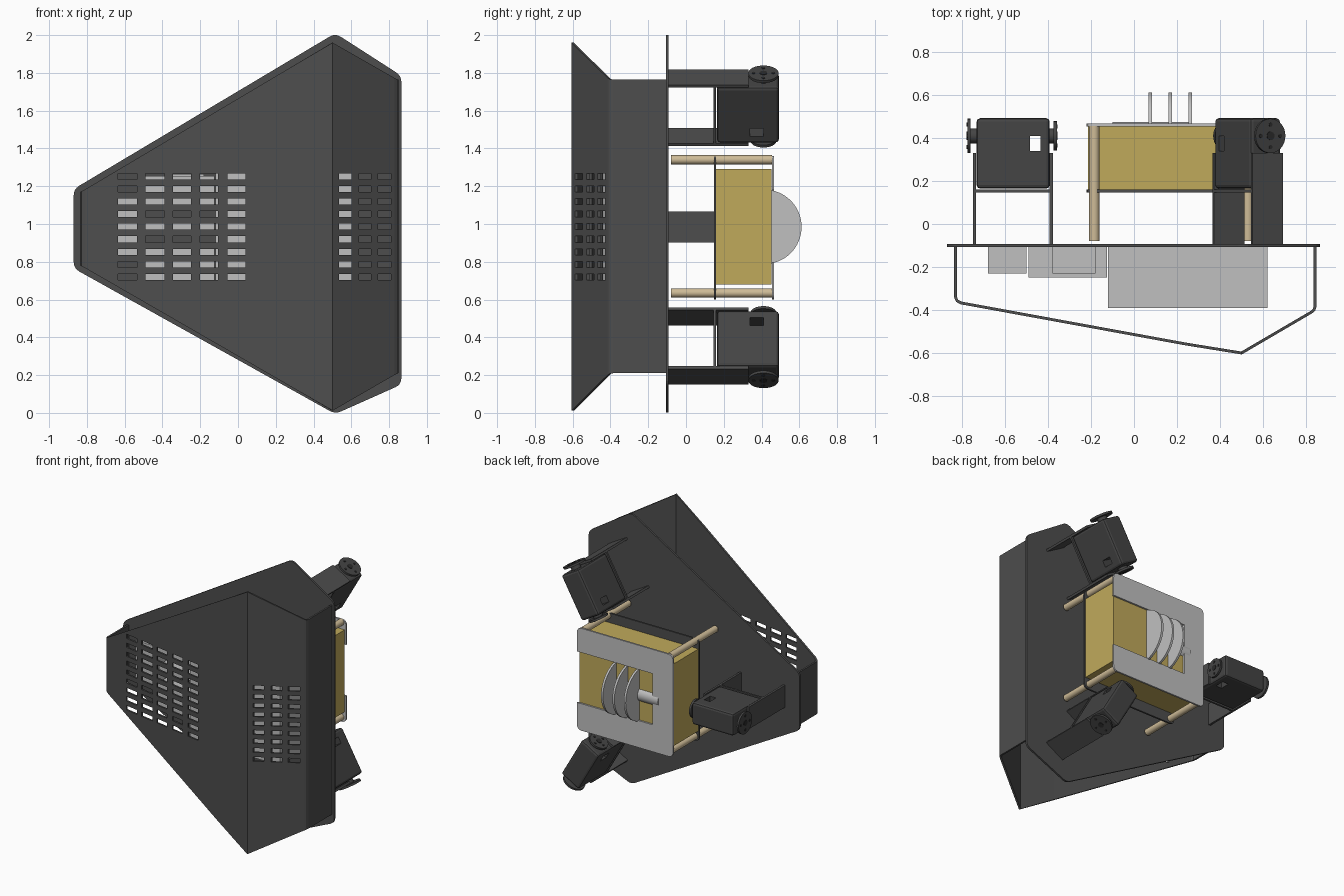
import bpy, bmesh, math
from mathutils import Matrix, Vector

if "Cube" in bpy.data.objects:
    bpy.data.objects.remove(bpy.data.objects["Cube"], do_unlink=True)


def material(name, rgb):
    m = bpy.data.materials.new(name)
    m.use_nodes = True
    m.diffuse_color = (*rgb, 1)
    m.node_tree.nodes["Principled BSDF"].inputs["Base Color"].default_value = (*rgb, 1)
    return m


SHELL = material("charcoal", (0.075, 0.075, 0.075))
SERVO = material("dark charcoal", (0.058, 0.058, 0.058))
HOLE = material("near black", (0.025, 0.025, 0.025))
GOLD = material("gold", (0.53, 0.40, 0.105))
TAN = material("tan", (0.62, 0.50, 0.31))
LIGHT = material("light grey", (0.53, 0.53, 0.53))


def make(name, bm, mat, matrix=None, bevel=0, smooth=False):
    bmesh.ops.recalc_face_normals(bm, faces=bm.faces)
    me = bpy.data.meshes.new(name)
    bm.to_mesh(me)
    bm.free()
    ob = bpy.data.objects.new(name, me)
    bpy.context.collection.objects.link(ob)
    me.materials.append(mat)
    if matrix:
        ob.matrix_world = matrix
    if bevel:
        b = ob.modifiers.new("soft_edges", 'BEVEL')
        b.width, b.segments = bevel, 2
    if smooth:
        bpy.ops.object.select_all(action='DESELECT')
        ob.select_set(True)
        bpy.context.view_layer.objects.active = ob
        bpy.ops.object.shade_smooth_by_angle(angle=math.radians(35))
    return ob


def add_box(bm, x, y, z):
    c = [(a + b) / 2 for a, b in (x, y, z)]
    s = [b - a for a, b in (x, y, z)]
    bmesh.ops.create_cube(bm, size=1, matrix=Matrix.Translation(c) @ Matrix.Diagonal((*s, 1)))


def box(name, x, y, z, mat, matrix=None, bevel=0):
    bm = bmesh.new()
    add_box(bm, x, y, z)
    return make(name, bm, mat, matrix, bevel)


def rod(name, start, end, radius, mat, matrix=None, sides=32):
    a, b = Vector(start), Vector(end)
    m = Matrix.Translation((a + b) / 2) @ (b - a).to_track_quat('Z', 'Y').to_matrix().to_4x4()
    bm = bmesh.new()
    bmesh.ops.create_cone(bm, cap_ends=True, segments=sides, radius1=radius,
                          radius2=radius, depth=(b - a).length, matrix=m)
    return make(name, bm, mat, matrix, smooth=True)


def sheet(name, outline, y0, y1, mat, round_r=0):
    """Flat plate from an x-z outline, with optionally rounded corners."""
    pts = []
    for i, p in enumerate(outline):
        p, a, b = Vector(p), Vector(outline[i - 1]), Vector(outline[(i + 1) % len(outline)])
        if round_r:
            s, e = p + (a - p).normalized() * round_r, p + (b - p).normalized() * round_r
            pts += [s * (1 - t) ** 2 + p * 2 * t * (1 - t) + e * t * t for t in (0, .25, .5, .75, 1)]
        else:
            pts.append(p)
    bm = bmesh.new()
    f = bm.faces.new([bm.verts.new((p.x, y0, p.y)) for p in pts])
    ext = bmesh.ops.extrude_face_region(bm, geom=[f])["geom"]
    bmesh.ops.translate(bm, vec=(0, y1 - y0, 0), verts=[v for v in ext if isinstance(v, bmesh.types.BMVert)])
    return make(name, bm, mat)


def cut(ob, cutter):
    cutter.hide_render = True
    bpy.context.view_layer.objects.active = ob
    m = ob.modifiers.new("cut", 'BOOLEAN')
    m.operation, m.solver, m.object = 'DIFFERENCE', 'EXACT', cutter
    for mod in [x.name for x in ob.modifiers]:
        bpy.ops.object.modifier_apply(modifier=mod)
    bpy.data.objects.remove(cutter, do_unlink=True)


# Back plate
sheet("back_plate", [(-0.87, 0.765), (-0.87, 1.185), (0.515, 2.01), (0.865, 1.785),
                     (0.865, 0.15), (0.515, -0.006)], -0.106, -0.092, SHELL, 0.035)

# Folded front shell, open at the top and bottom
def top_z(x):
    return 1.17 + (x + 0.83) * 0.594 if x < 0.5 else 1.96 - (x - 0.5) * 0.574

def bottom_z(x):
    return 0.78 - (x + 0.83) * 0.577 if x < 0.5 else 0.012 + (x - 0.5) * 0.58

profile = [(-0.83, -0.1), (-0.83, -0.34), (-0.823, -0.357), (-0.805, -0.367), (0.24, -0.558),
           (0.5, -0.6), (0.825, -0.41), (0.837, -0.4), (0.842, -0.385), (0.842, -0.1)]
bm = bmesh.new()
cols = [(bm.verts.new((x, y, bottom_z(x))), bm.verts.new((x, y, top_z(x)))) for x, y in profile]
for (a, b), (c, d) in zip(cols, cols[1:]):
    bm.faces.new((a, c, d, b))
shell = make("front_shell", bm, SHELL)
sol = shell.modifiers.new("thickness", 'SOLIDIFY')
sol.thickness, sol.offset, sol.use_even_offset = 0.013, 0, True

# Ventilation slots
bm = bmesh.new()
slot_x = [(-0.635, -0.535), (-0.49, -0.39), (-0.345, -0.25), (-0.20, -0.105), (-0.055, 0.04),
          (0.535, 0.6), (0.64, 0.705), (0.74, 0.81)]
for sx in slot_x:
    for row in range(9):
        z = 0.72 + row * 0.0664
        add_box(bm, sx, (-0.72, -0.3) if sx[0] < 0.7 else (-0.6, -0.41), (z - 0.016, z + 0.016))
cut(shell, make("slot_cutter", bm, HOLE))

# Electronics inside the shell
for name, x, y, z in [
        ("main_module", (-0.12, 0.62), -0.39, (0.62, 1.36)),
        ("end_module", (-0.68, -0.5), -0.23, (0.83, 1.14)),
        ("upper_module", (-0.49, -0.125), -0.25, (1.09, 1.255)),
        ("lower_module", (-0.49, -0.125), -0.25, (0.69, 0.88)),
        ("middle_module", (-0.49, -0.125), -0.23, (0.96, 1.01)),
        ("small_module", (-0.38, -0.18), -0.23, (1.2, 1.265))]:
    box(name, x, (y, -0.106), z, LIGHT)

# Central gearbox between two plates
sheet("inner_plate", [(-0.22, 0.6), (-0.22, 1.36), (0.57, 1.36), (0.57, 0.6)], 0.147, 0.16, SHELL, 0.04)
box("gearbox", (-0.215, 0.56), (0.16, 0.453), (0.68, 1.29), GOLD)
cover = sheet("cover_plate", [(-0.22, 0.6), (-0.22, 1.36), (0.57, 1.36), (0.57, 0.6)],
              0.454, 0.467, LIGHT, 0.04)
cut(cover, box("window_cutter", (-0.05, 0.7), (0.4, 0.5), (0.8, 1.18), HOLE))
for i, x in enumerate((-0.185, 0.53)):
    for j, z in enumerate((0.635, 1.34)):
        rod(f"standoff_{i}_{j}", (x, -0.08, z), (x, 0.455, z), 0.024, TAN)

# Three discs on a shaft
for i, x in enumerate((0.075, 0.168, 0.262)):
    rod(f"disc_{i}", (x - 0.008, 0.415, 0.985), (x + 0.008, 0.415, 0.985), 0.197, LIGHT, sides=64)
rod("disc_shaft", (-0.1, 0.42, 0.985), (0.27, 0.42, 0.985), 0.055, LIGHT)

# Three servo units arranged around the gearbox; local +x points outwards
R, AXIS_Y = 0.727, 0.41
for n, angle in enumerate((180, 60, -60)):
    M = Matrix.Translation((0.165, 0, 0.985)) @ Matrix.Rotation(-math.radians(angle), 4, 'Y')
    body = box(f"servo_body_{n}", (R - 0.17, R + 0.17), (0.165, 0.492), (-0.082, 0.082), SERVO, M, 0.016)
    cut(body, box("pocket_cutter", (R - 0.126, R - 0.078), (0.34, 0.41), (-0.2, 0.2), HOLE, M))
    # Side brackets and their cross bar
    for side, x in (("inner", R - 0.178), ("outer", R + 0.18)):
        box(f"{side}_bracket_{n}", (x - 0.008, x + 0.008), (-0.092, 0.33), (-0.082, 0.082), SHELL, M)
    box(f"bracket_bar_{n}", (R - 0.172, R + 0.174), (0.146, 0.16), (-0.082, 0.082), SHELL, M)
    # Round horns on both ends, with screw spots
    for side, s, r, reach in (("inner", -1, 0.068, 0.195), ("outer", 1, 0.08, 0.205)):
        rod(f"{side}_boss_{n}", (R + s * 0.165, AXIS_Y, 0), (R + s * reach, AXIS_Y, 0), 0.035, SERVO, M)
        face = R + s * (reach + 0.008)
        rod(f"{side}_horn_{n}", (R + s * (reach - 0.007), AXIS_Y, 0), (face, AXIS_Y, 0), r, SERVO, M)
        spots = [(0, 0, 0.02)] + [(0.65 * r * math.cos(k * math.pi / 2), 0.65 * r * math.sin(k * math.pi / 2), 0.009)
                                  for k in range(4)]
        for k, (dy, dz, sr) in enumerate(spots):
            rod(f"{side}_screw_{n}_{k}", (face, AXIS_Y + dy, dz), (face + s * 0.003, AXIS_Y + dy, dz),
                sr, HOLE, M, 16)
